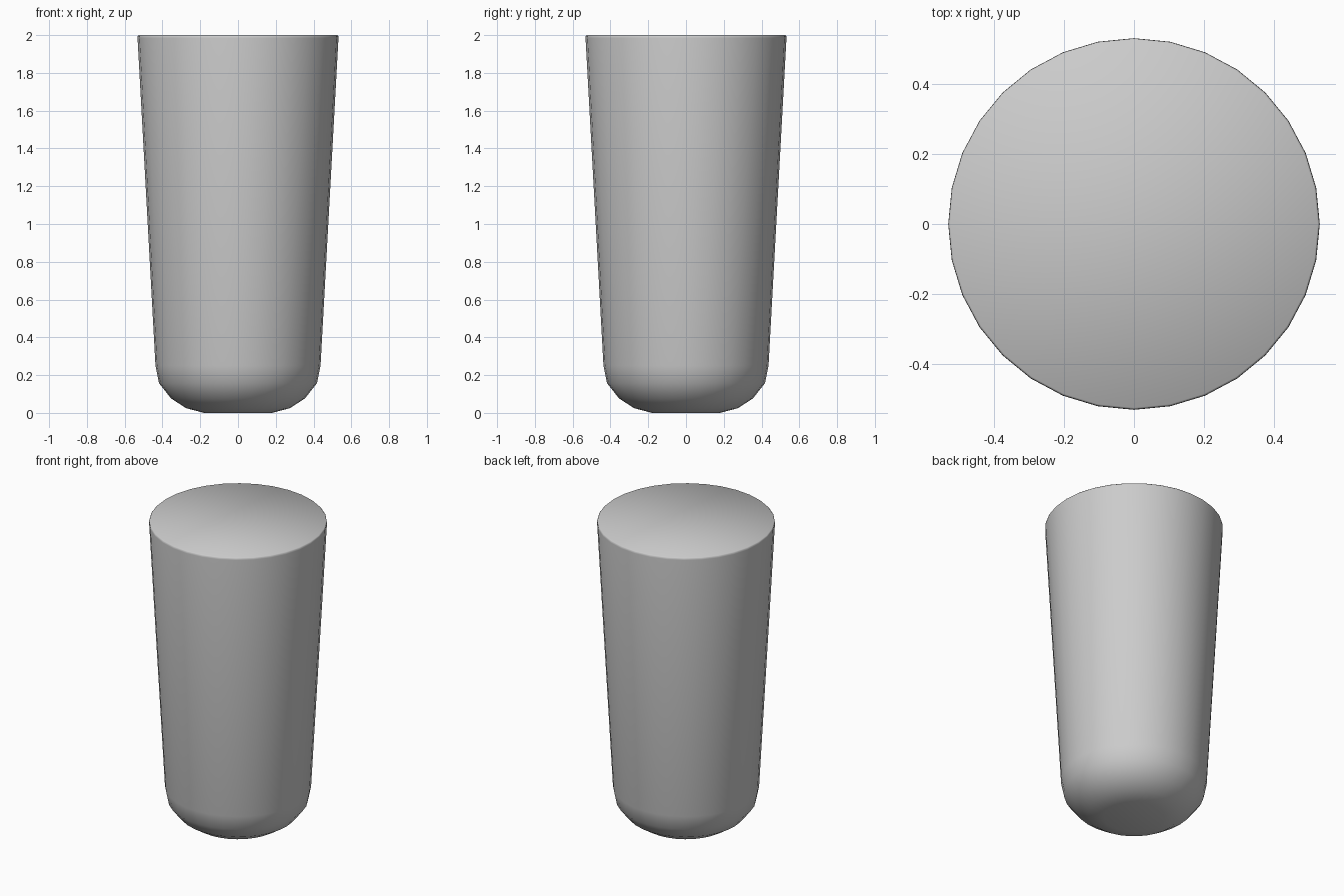
import bpy, bmesh, math

if "Cube" in bpy.data.objects:
    bpy.data.objects.remove(bpy.data.objects["Cube"])

SIDES = 32

# Half profile (radius, height): rounded base, tapered wall, softened rim
profile = [(0.18, 0.0), (0.275, 0.025), (0.355, 0.077), (0.418, 0.157),
           (0.437, 0.25), (0.532, 1.985), (0.531, 1.995), (0.526, 2.0)]

bm = bmesh.new()
rings = [[bm.verts.new((r * math.cos(2 * math.pi * i / SIDES),
                        r * math.sin(2 * math.pi * i / SIDES), z))
          for i in range(SIDES)] for r, z in profile]

# Walls between neighbouring rings
for low, high in zip(rings, rings[1:]):
    for i in range(SIDES):
        j = (i + 1) % SIDES
        bm.faces.new((low[i], low[j], high[j], high[i]))

# Flat base and flat top
bm.faces.new(rings[0][::-1])
bm.faces.new(rings[-1])
bmesh.ops.recalc_face_normals(bm, faces=bm.faces)

mesh = bpy.data.meshes.new("tapered_body")
bm.to_mesh(mesh)
bm.free()
body = bpy.data.objects.new("tapered_body", mesh)
bpy.context.collection.objects.link(body)

# Smooth shading
bpy.context.view_layer.objects.active = body
body.select_set(True)
bpy.ops.object.shade_smooth_by_angle(angle=math.radians(50))
